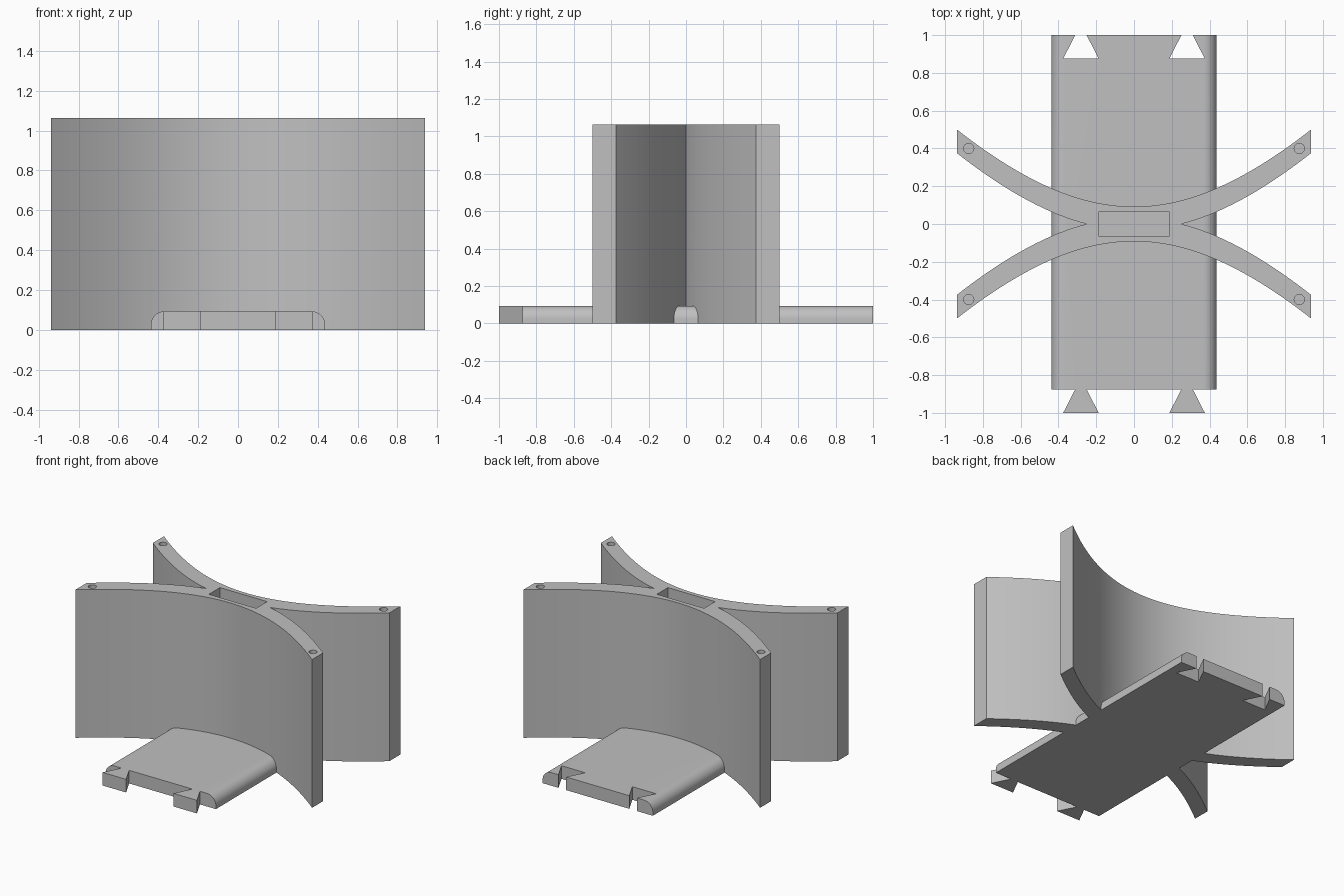
import bpy, bmesh, math

cube = bpy.data.objects.get("Cube")
if cube:
    bpy.data.objects.remove(cube, do_unlink=True)

grey = bpy.data.materials.new("plain grey")
grey.use_nodes = True
grey.diffuse_color = (0.53, 0.53, 0.53, 1)
grey.node_tree.nodes["Principled BSDF"].inputs["Base Color"].default_value = (0.53, 0.53, 0.53, 1)

HEIGHT, BASE_TOP = 1.0625, 0.094
REACH, HALF_W = 0.9375, 0.4375


def prism(name, outline, low, high, along_y=False):
    """Extrude a flat outline along z, or an xz outline along y."""
    bm = bmesh.new()
    verts = [bm.verts.new((a, low, b) if along_y else (a, b, low)) for a, b in outline]
    face = bm.faces.new(verts)
    new = bmesh.ops.extrude_face_region(bm, geom=[face])["geom"]
    move = (0, high - low, 0) if along_y else (0, 0, high - low)
    bmesh.ops.translate(bm, vec=move, verts=[v for v in new if isinstance(v, bmesh.types.BMVert)])
    bmesh.ops.recalc_face_normals(bm, faces=bm.faces)
    mesh = bpy.data.meshes.new(name)
    bm.to_mesh(mesh)
    bm.free()
    mesh.materials.append(grey)
    ob = bpy.data.objects.new(name, mesh)
    bpy.context.collection.objects.link(ob)
    return ob


def combine(ob, other, operation):
    """Apply a boolean and discard the helper."""
    mod = ob.modifiers.new(operation, 'BOOLEAN')
    mod.operation, mod.object, mod.solver = operation, other, 'EXACT'
    bpy.context.view_layer.objects.active = ob
    bpy.ops.object.modifier_apply(modifier=mod.name)
    bpy.data.objects.remove(other, do_unlink=True)


def circle(x, y, r, n=24):
    return [(x + r * math.cos(math.tau * i / n), y + r * math.sin(math.tau * i / n)) for i in range(n)]


# Crossed curved walls
def sweep(x):
    k = 1.3
    rise = math.hypot(1, x / REACH / k) - 1
    return 0.092 + 0.408 * rise / (math.hypot(1, 1 / k) - 1)


N = 48
xs = [REACH * (2 * i / N - 1) for i in range(N + 1)]
back = [(x, sweep(x)) for x in xs]
tip = 0.25
arm = [(x, sweep(x) - 0.125) for x in (REACH + (tip - REACH) * i / 20 for i in range(20))]
right = arm + [(tip, 0)] + [(x, -y) for x, y in reversed(arm)]
front = [(x, -y) for x, y in reversed(back)]
left = [(-x, -y) for x, y in right]
walls = prism("crossed_walls", back + right + front + left, 0, HEIGHT)

# Central slot and the four blind pin holes
slot = [(-0.1875, -0.0625), (0.1875, -0.0625), (0.1875, 0.0625), (-0.1875, 0.0625)]
combine(walls, prism("slot_cutter", slot, -0.1, HEIGHT + 0.1), 'DIFFERENCE')
for sx in (-1, 1):
    for sy in (-1, 1):
        pin = prism("pin_cutter", circle(sx * 0.875, sy * 0.4, 0.027), HEIGHT - 0.125, HEIGHT + 0.1)
        combine(walls, pin, 'DIFFERENCE')


# Base plate outline with dovetail tabs in front and matching sockets behind
def dovetail(y, direction):
    pts = [(-0.03, y), (-0.094, y + 0.125), (0.094, y + 0.125), (0.03, y)]
    pts = [(px, 2 * y - 0.125 - (py - 0.125)) for px, py in pts]
    return [(c + px, py) for c in (-0.281, 0.281)[::direction] for px, py in pts[::direction]]


outline = [(-0.5, -0.875)] + dovetail(-0.875, 1) + [(0.5, -0.875), (0.5, 1)]
outline += dovetail(1, -1) + [(-0.5, 1)]
base = prism("base_plate", outline, 0, 0.3)

# Rounded long edges of the base
R = 0.07
arc = [(HALF_W - R + R * math.cos(a), BASE_TOP - R + R * math.sin(a))
       for a in (math.pi / 2 * i / 10 for i in range(11))]
section = [(HALF_W, -0.1)] + arc + [(-x, z) for x, z in reversed(arc)] + [(-HALF_W, -0.1)]
combine(base, prism("round_section", section, -1.2, 1.2, along_y=True), 'INTERSECT')

# Join walls and base into one solid
combine(base, walls, 'UNION')
base.name = "cross_wall_stand"
bpy.ops.object.select_all(action='DESELECT')
base.select_set(True)
bpy.context.view_layer.objects.active = base
bpy.ops.object.shade_smooth_by_angle(angle=math.radians(30))
